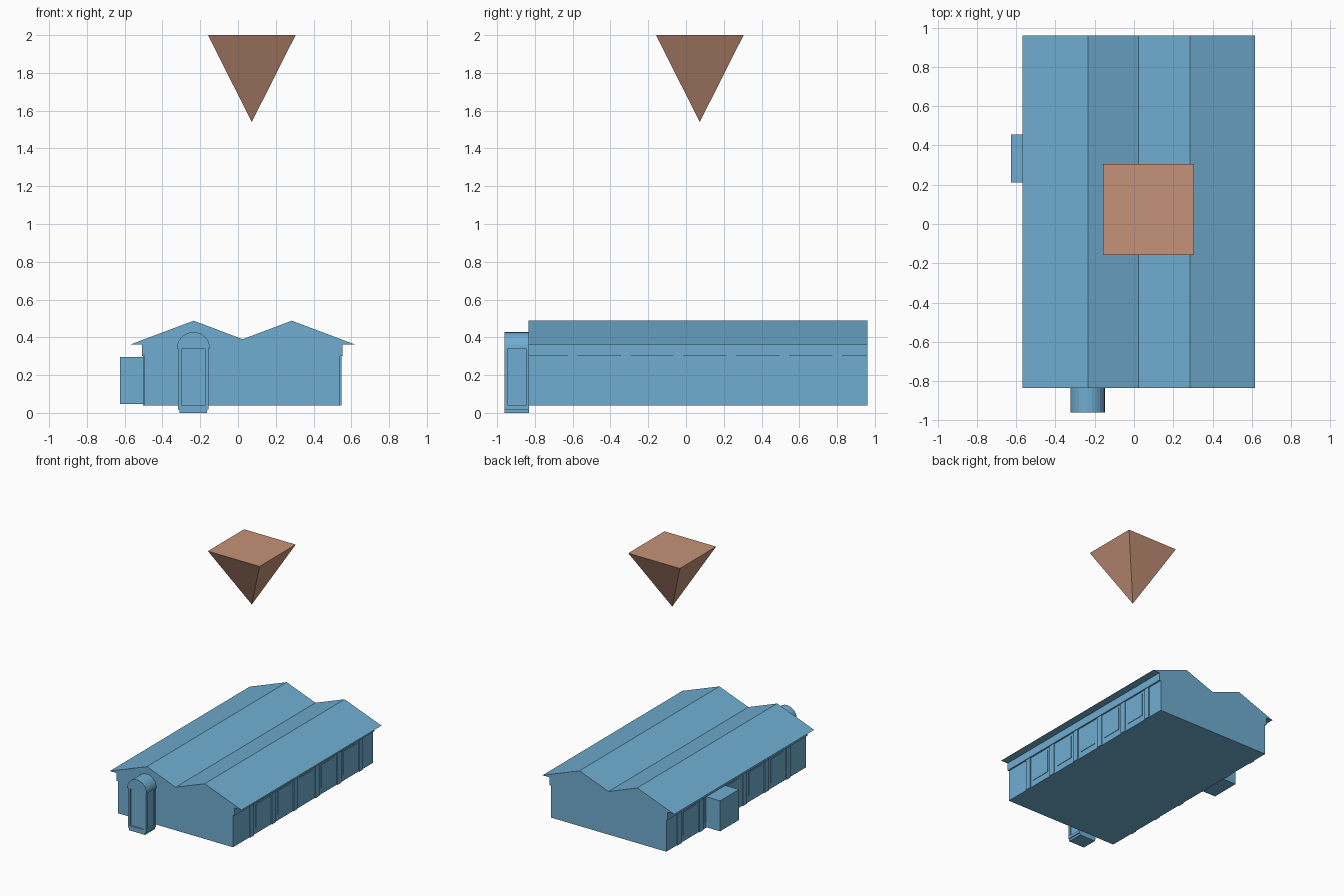
import bpy, bmesh, math

if "Cube" in bpy.data.objects:
    bpy.data.objects.remove(bpy.data.objects["Cube"])


def material(name, color):
    m = bpy.data.materials.new(name)
    m.diffuse_color = (*color, 1)
    m.use_nodes = True
    m.node_tree.nodes["Principled BSDF"].inputs["Base Color"].default_value = m.diffuse_color
    return m


BLUE = material("blue", (0.16, 0.42, 0.64))
BROWN = material("brown", (0.56, 0.29, 0.19))


def finish(name, bm, mat=BLUE):
    bmesh.ops.recalc_face_normals(bm, faces=bm.faces)
    me = bpy.data.meshes.new(name)
    bm.to_mesh(me)
    bm.free()
    me.materials.append(mat)
    ob = bpy.data.objects.new(name, me)
    bpy.context.collection.objects.link(ob)
    return ob


def prism(name, profile, y0, y1):
    """Extrude an (x, z) outline along y."""
    bm = bmesh.new()
    face = bm.faces.new([bm.verts.new((x, y0, z)) for x, z in profile])
    ext = bmesh.ops.extrude_face_region(bm, geom=[face])["geom"]
    verts = [v for v in ext if isinstance(v, bmesh.types.BMVert)]
    bmesh.ops.translate(bm, verts=verts, vec=(0, y1 - y0, 0))
    return finish(name, bm)


def box(name, x0, x1, y0, y1, z0, z1):
    return prism(name, [(x0, z0), (x1, z0), (x1, z1), (x0, z1)], y0, y1)


# Hall: walls, upper bands, eaves and double-gable roof in one section
prism("hall", [(-0.495, 0.04), (0.54, 0.04), (0.54, 0.30), (0.553, 0.30),
               (0.553, 0.363), (0.617, 0.363), (0.285, 0.488), (0.024, 0.39),
               (-0.234, 0.488), (-0.567, 0.363), (-0.508, 0.363),
               (-0.508, 0.30), (-0.495, 0.30)], -0.835, 0.96)

# Side walls: pilasters with framed panels between them
PITCH = 0.28
for side, wall, sign in (("left", -0.495, -1), ("right", 0.54, 1)):
    a, b = sorted((wall - sign * 0.005, wall + sign * 0.007))
    for i in range(6):
        y = -0.6 + i * PITCH
        box(f"{side}_pilaster_{i + 1}", a, b, y - 0.025, y + 0.025, 0.04, 0.30)
        if i < 5:
            c = y + PITCH / 2
            p, q = sorted((wall - sign * 0.005, wall + sign * 0.004))
            box(f"{side}_panel_{i + 1}", p, q, c - 0.085, c + 0.085, 0.09, 0.28)

# Annex on the left wall
box("side_annex", -0.625, -0.49, 0.212, 0.455, 0.047, 0.295)

# Arched entrance porch
CX, R, Y0, Y1 = -0.236, 0.088, -0.96, -0.83
arch = [(CX + R * math.cos(math.pi * i / 12), 0.34 + R * math.sin(math.pi * i / 12))
        for i in range(13)]
prism("porch_arch", arch, Y0, Y1)
box("porch_core", CX - 0.07, CX + 0.07, Y0 + 0.008, Y1, 0.03, 0.345)
for name, s in (("left", -1), ("right", 1)):
    a, b = sorted((CX + s * 0.06, CX + s * 0.081))
    box(f"porch_{name}_front_post", a, b, Y0, Y0 + 0.018, 0.03, 0.34)
    box(f"porch_{name}_back_post", a, b, Y1 - 0.018, Y1, 0.03, 0.34)
box("porch_sill", CX - 0.081, CX + 0.081, Y0, Y1, 0.018, 0.04)
box("porch_step", CX - 0.073, CX + 0.073, Y0, Y1, 0, 0.018)

# Floating inverted pyramid marker
bm = bmesh.new()
C, H = 0.073, 0.232
top = [bm.verts.new((C + sx * H, C + sy * H, 2.0))
       for sx, sy in ((-1, -1), (1, -1), (1, 1), (-1, 1))]
tip = bm.verts.new((C, C, 1.54))
bm.faces.new(top)
for i in range(4):
    bm.faces.new((top[i], top[(i + 1) % 4], tip))
finish("pyramid_marker", bm, BROWN)
